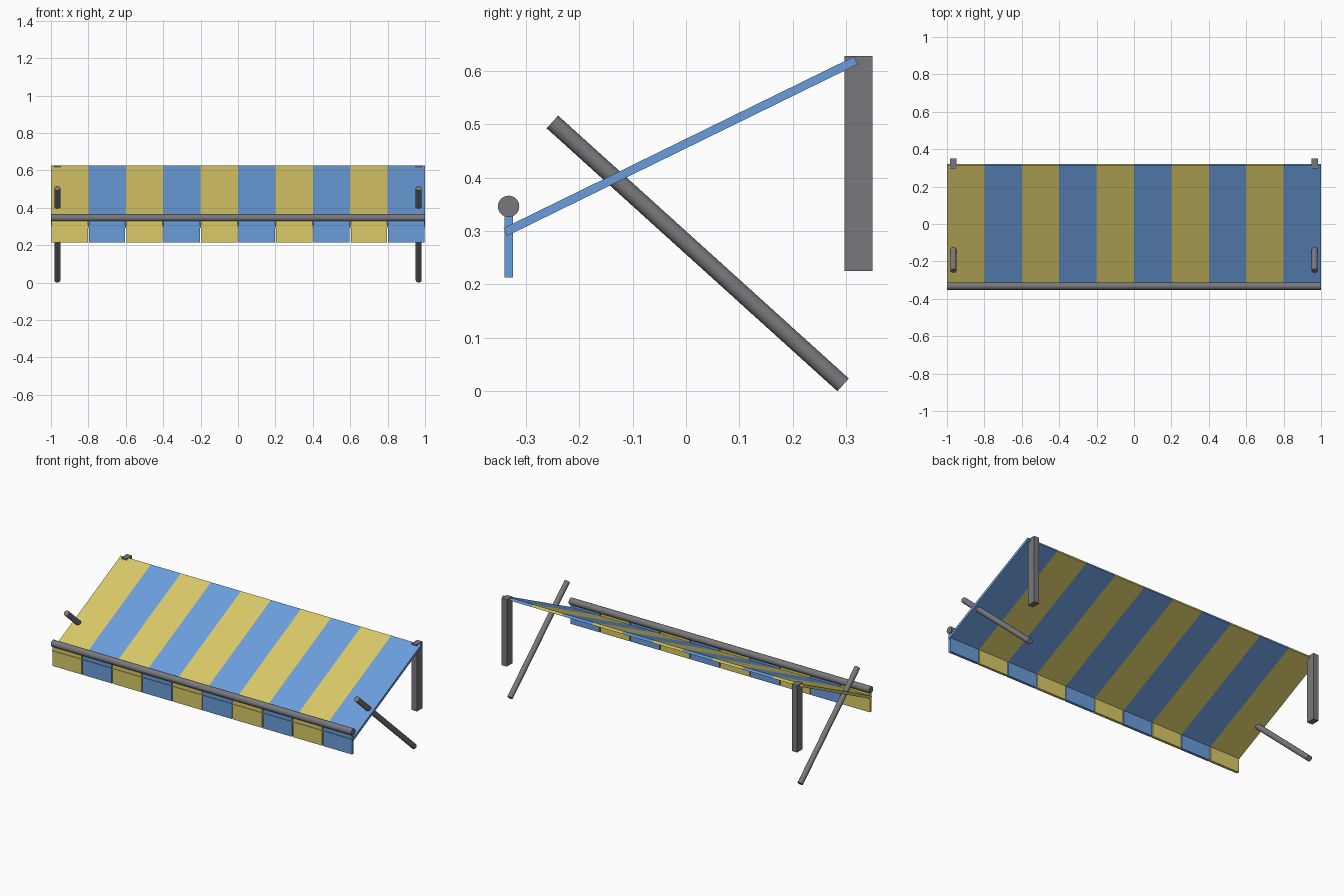
import bpy, bmesh
from mathutils import Vector, Matrix

if "Cube" in bpy.data.objects:
    bpy.data.objects.remove(bpy.data.objects["Cube"])


def material(name, rgb):
    m = bpy.data.materials.new(name)
    m.diffuse_color = (*rgb, 1)
    m.use_nodes = True
    m.node_tree.nodes["Principled BSDF"].inputs["Base Color"].default_value = m.diffuse_color
    return m


YELLOW = material("yellow fabric", (0.70, 0.59, 0.14))
BLUE = material("blue fabric", (0.145, 0.34, 0.71))
GREY = material("grey metal", (0.19, 0.19, 0.205))


def make_object(name, bm, mats):
    bmesh.ops.recalc_face_normals(bm, faces=bm.faces)
    me = bpy.data.meshes.new(name)
    bm.to_mesh(me)
    bm.free()
    for m in mats:
        me.materials.append(m)
    ob = bpy.data.objects.new(name, me)
    bpy.context.collection.objects.link(ob)
    return ob


def box(name, lo, hi, mat):
    lo, hi = Vector(lo), Vector(hi)
    bm = bmesh.new()
    bmesh.ops.create_cube(bm, size=1, matrix=Matrix.Translation((lo + hi) / 2)
                          @ Matrix.Diagonal((*(hi - lo), 1)))
    return make_object(name, bm, [mat])


def rod(name, a, b, radius, mat):
    a, b = Vector(a), Vector(b)
    d = b - a
    bm = bmesh.new()
    bmesh.ops.create_cone(bm, cap_ends=True, segments=32, radius1=radius, radius2=radius,
                          depth=d.length, matrix=Matrix.Translation((a + b) / 2)
                          @ d.to_track_quat('Z', 'Y').to_matrix().to_4x4())
    ob = make_object(name, bm, [mat])
    bpy.ops.object.select_all(action='DESELECT')
    bpy.context.view_layer.objects.active = ob
    ob.select_set(True)
    bpy.ops.object.shade_smooth_by_angle()
    return ob


STRIPES = 10
WIDTH = 2 / STRIPES

# Sloping canopy: one slab, cut into stripes coloured by position
back, front = Vector((0, 0.3175, 0.619)), Vector((0, -0.338, 0.298))
slope = (back - front).normalized()
half = Vector((0, -slope.z, slope.y)) * 0.008
bm = bmesh.new()
rings = []
for i in range(STRIPES + 1):
    x = Vector((-1 + i * WIDTH, 0, 0))
    rings.append([bm.verts.new(x + p) for p in
                  (front - half, back - half, back + half, front + half)])
for i in range(STRIPES):
    for k in range(4):
        f = bm.faces.new((rings[i][k], rings[i][(k + 1) % 4],
                          rings[i + 1][(k + 1) % 4], rings[i + 1][k]))
        f.material_index = i % 2
bm.faces.new(rings[0]).material_index = 0
bm.faces.new(rings[-1]).material_index = 1
make_object("canopy", bm, [YELLOW, BLUE])

# Hanging valance flaps
for i in range(STRIPES):
    cx = -1 + (i + 0.5) * WIDTH
    box(f"valance_flap_{i + 1}", (cx - 0.097, -0.34, 0.213), (cx + 0.097, -0.324, 0.333),
        (YELLOW, BLUE)[i % 2])

# Front roller bar
rod("front_bar", (-1, -0.332, 0.346), (1, -0.332, 0.346), 0.02, GREY)

# Wall posts and diagonal struts on each side
for side, s in (("left", -1), ("right", 1)):
    cx = 0.966 * s
    box(f"{side}_post", (cx - 0.0175, 0.297, 0.225), (cx + 0.0175, 0.349, 0.627), GREY)
    rod(f"{side}_strut", (cx, -0.25, 0.504), (cx, 0.294, 0.012), 0.016, GREY)
